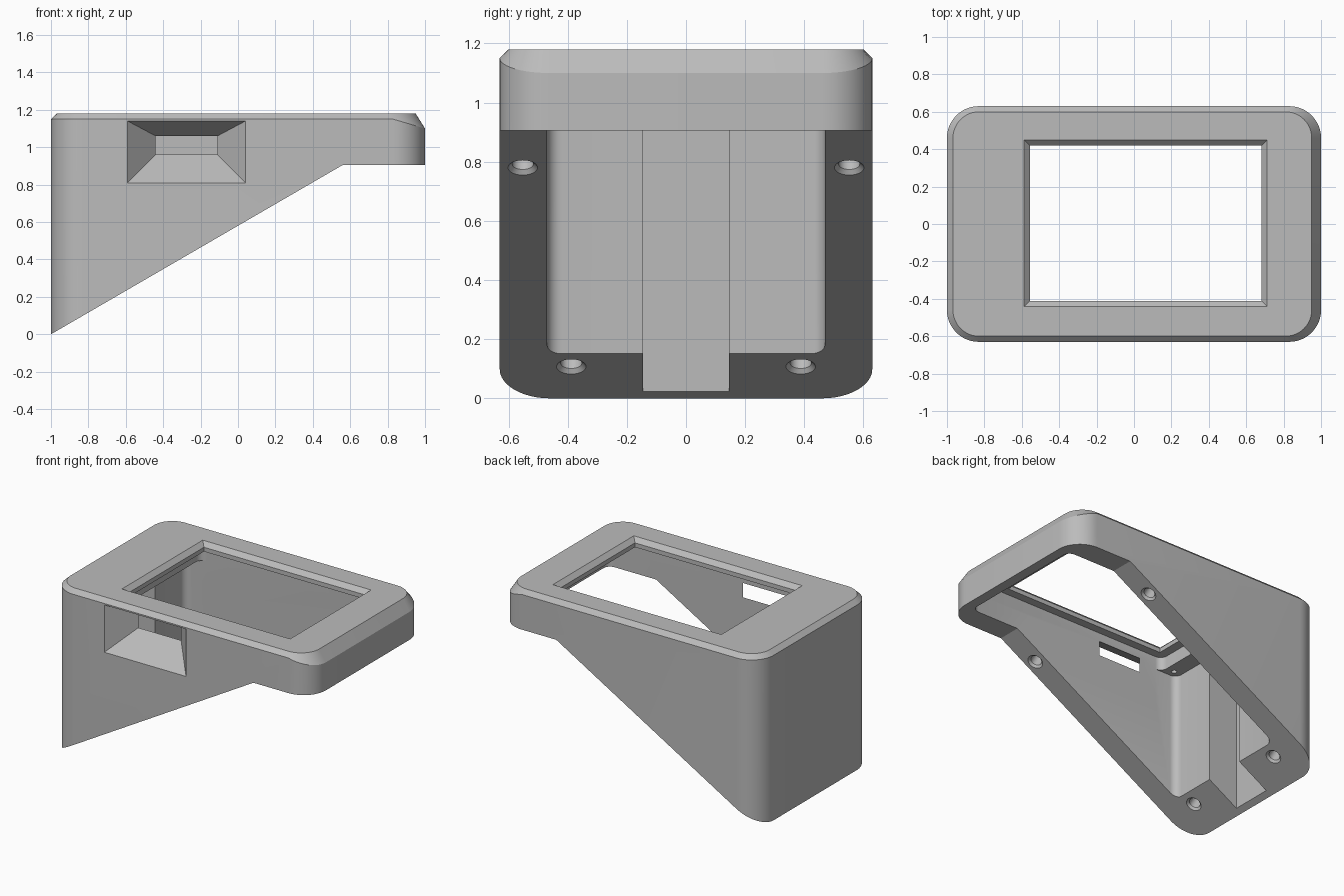
import bpy, bmesh, math
from mathutils import Matrix, Vector

old = bpy.data.objects.get("Cube")
if old:
    bpy.data.objects.remove(old, do_unlink=True)

grey = bpy.data.materials.new("light grey plastic")
grey.use_nodes = True
grey.diffuse_color = (0.5, 0.5, 0.5, 1)
grey.node_tree.nodes["Principled BSDF"].inputs["Base Color"].default_value = (0.5, 0.5, 0.5, 1)


def rect(x0, x1, y0, y1, r=0.0, steps=12):
    """Counter-clockwise rectangle outline, with rounded corners if r > 0."""
    if r == 0:
        return [(x0, y0), (x1, y0), (x1, y1), (x0, y1)]
    corners = [(x1 - r, y1 - r), (x0 + r, y1 - r), (x0 + r, y0 + r), (x1 - r, y0 + r)]
    out = []
    for q, (cx, cy) in enumerate(corners):
        for i in range(steps + 1):
            a = math.pi / 2 * (q + i / steps)
            out.append((cx + r * math.cos(a), cy + r * math.sin(a)))
    return out


def circle(r, n=32):
    return [(r * math.cos(math.tau * i / n), r * math.sin(math.tau * i / n)) for i in range(n)]


def at(outline, z):
    return [(x, y, z) for x, y in outline]


def loft(name, rings, matrix=None):
    """Closed solid through a stack of rings with equal point counts."""
    bm = bmesh.new()
    loops = [[bm.verts.new(p) for p in ring] for ring in rings]
    n = len(loops[0])
    for a, b in zip(loops, loops[1:]):
        for i in range(n):
            j = (i + 1) % n
            bm.faces.new((a[i], a[j], b[j], b[i]))
    bm.faces.new(loops[0][::-1])
    bm.faces.new(loops[-1])
    if matrix:
        bm.transform(matrix)
    bmesh.ops.recalc_face_normals(bm, faces=bm.faces)
    mesh = bpy.data.meshes.new(name)
    bm.to_mesh(mesh)
    bm.free()
    mesh.materials.append(grey)
    ob = bpy.data.objects.new(name, mesh)
    bpy.context.scene.collection.objects.link(ob)
    return ob


# Outer shell: rounded block whose top chamfer deepens towards the +x end
outer = rect(-1, 1, -0.63, 0.63, 0.17)
top = rect(-0.968, 0.95, -0.6, 0.6, 0.14)


def shoulder(x):
    t = max(0, (x - 0.83) / 0.17)
    return 1.15 - 0.05 * t


housing = loft("display_housing", [at(outer, 0), [(x, y, shoulder(x)) for x, y in outer], at(top, 1.18)])

cutters = []


def cut(*args):
    ob = loft(*args)
    ob.hide_render = True
    cutters.append(ob)


# Slanted underside, flat below the overhanging end
slope = 0.905 / 1.56
under = [(-1.2, -0.2 * slope), (0.56, 0.905), (1.2, 0.905), (1.2, -0.5), (-1.2, -0.5)]
cut("underside_cutter", [[(x, y, z) for x, z in under] for y in (-1, 1)])

# Main cavity, screen recess and cable slot
inner = rect(-0.74, 0.93, -0.47, 0.47, 0.05, 6)
cut("cavity_cutter", [at(inner, -0.2), at(inner, 1.03)])
recess = rect(-0.62, 0.93, -0.47, 0.47, 0.05, 6)
cut("screen_recess_cutter", [at(recess, 0.8), at(recess, 1.12)])
slot = rect(-0.96, -0.6, -0.145, 0.145)
cut("cable_slot_cutter", [at(slot, -0.2), at(slot, 1.03)])

# Screen opening with bevelled rim
hole = rect(-0.557, 0.682, -0.412, 0.42)
rim = rect(-0.602, 0.727, -0.457, 0.465)
cut("screen_opening_cutter", [at(hole, 1.0), at(hole, 1.15), at(rim, 1.195)])


# Funnel-shaped port through the front wall
def port(y, t):
    x0, x1 = -0.44 - 0.15 * t, -0.11 + 0.15 * t
    z0, z1 = 0.96 - 0.15 * t, 1.06 + 0.08 * t
    return [(x0, y, z0), (x1, y, z0), (x1, y, z1), (x0, y, z1)]


cut("port_cutter", [port(-0.4, 0), port(-0.47, 0), port(-0.646, 1.1)])

# Countersunk screw holes square to the slanted underside
inward = Vector((-slope, 0, 1)).normalized()
tilt = inward.to_track_quat("Z", "Y").to_matrix().to_4x4()
for z, y in ((0.78, 0.552), (0.107, 0.388)):
    for side in (-1, 1):
        place = Matrix.Translation((z / slope - 1, side * y, z)) @ tilt
        cut("screw_hole_cutter", [at(circle(0.062), -0.012), at(circle(0.036), 0.014),
                                  at(circle(0.036), 0.12)], place)

# Small fixing holes in the shelf beside the screen
for side in (-1, 1):
    spot = Matrix.Translation((-0.68, side * 0.42, 0))
    cut("shelf_hole_cutter", [at(circle(0.018, 20), 0.98), at(circle(0.018, 20), 1.1)], spot)

# Apply all cuts, then drop the helpers
bpy.context.view_layer.objects.active = housing
housing.select_set(True)
for c in cutters:
    mod = housing.modifiers.new(c.name, "BOOLEAN")
    mod.operation = "DIFFERENCE"
    mod.solver = "EXACT"
    mod.object = c
    bpy.ops.object.modifier_apply(modifier=mod.name)
for c in cutters:
    bpy.data.objects.remove(c, do_unlink=True)

bpy.ops.object.shade_smooth_by_angle(angle=math.radians(25))
